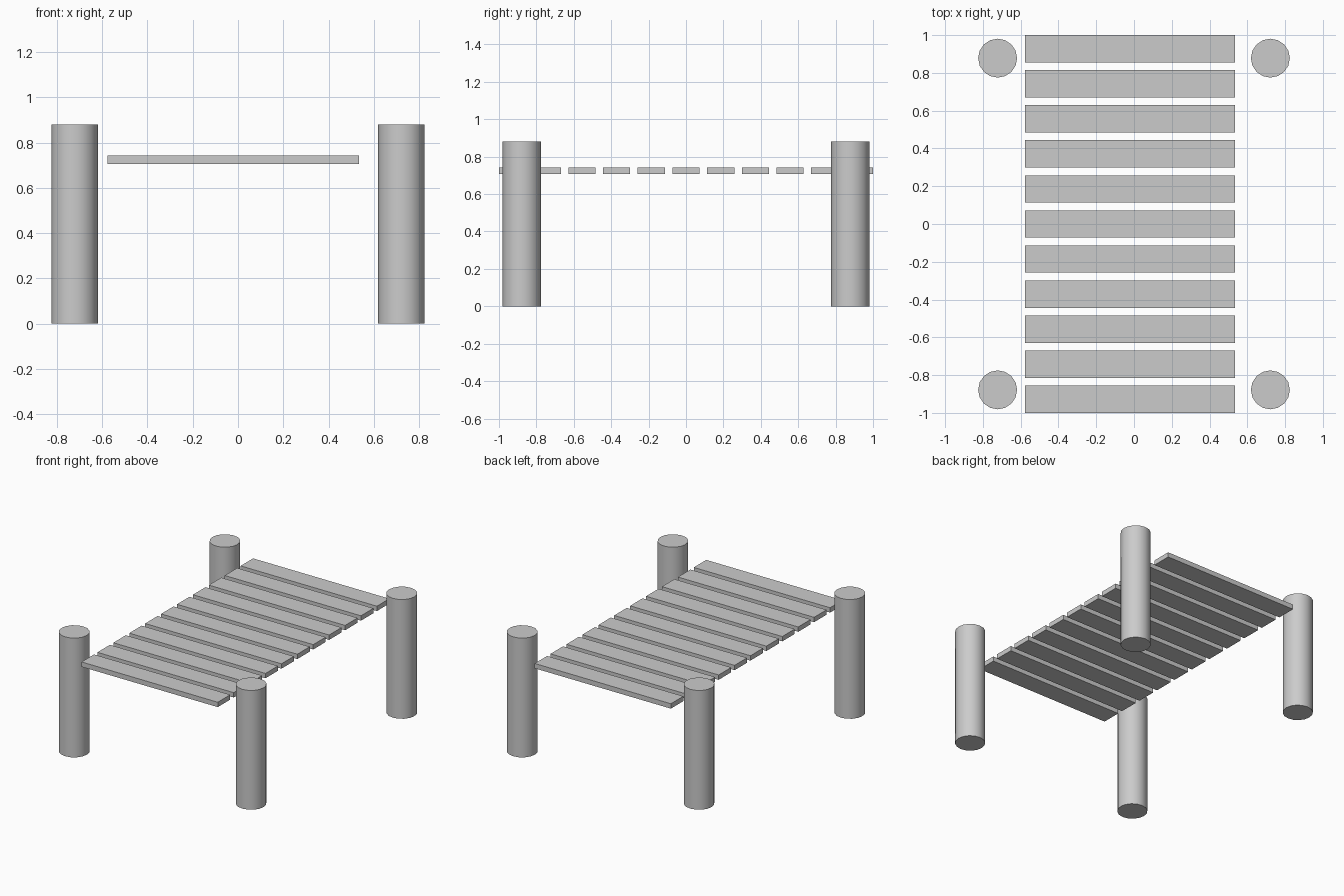
import bpy
from math import radians

if "Cube" in bpy.data.objects:
    bpy.data.objects.remove(bpy.data.objects["Cube"])

POST_R, POST_H = 0.103, 0.88
POST_X, POST_Y = 0.722, 0.878
PLANK_X0, PLANK_X1 = -0.577, 0.535
PLANK_W, PLANK_Z0, PLANK_Z1 = 0.145, 0.706, 0.742
PLANKS = 11


def post(name, x, y):
    bpy.ops.mesh.primitive_cylinder_add(vertices=16, radius=POST_R, depth=POST_H,
                                        location=(x, y, POST_H / 2))
    bpy.context.object.name = name
    bpy.ops.object.shade_smooth_by_angle(angle=radians(30))


def plank(name, y):
    bpy.ops.mesh.primitive_cube_add(
        size=1, location=((PLANK_X0 + PLANK_X1) / 2, y, (PLANK_Z0 + PLANK_Z1) / 2))
    ob = bpy.context.object
    ob.name = name
    ob.scale = (PLANK_X1 - PLANK_X0, PLANK_W, PLANK_Z1 - PLANK_Z0)
    bpy.ops.object.transform_apply(location=False, rotation=False, scale=True)


# Four corner posts
for side, sx in (("left", -1), ("right", 1)):
    for end, sy in (("front", -1), ("back", 1)):
        post(f"{end}_{side}_post", sx * POST_X, sy * POST_Y)

# Deck planks, evenly spaced from front to back
pitch = (2 - PLANK_W) / (PLANKS - 1)
for i in range(PLANKS):
    plank(f"deck_plank_{i + 1}", -1 + PLANK_W / 2 + i * pitch)
